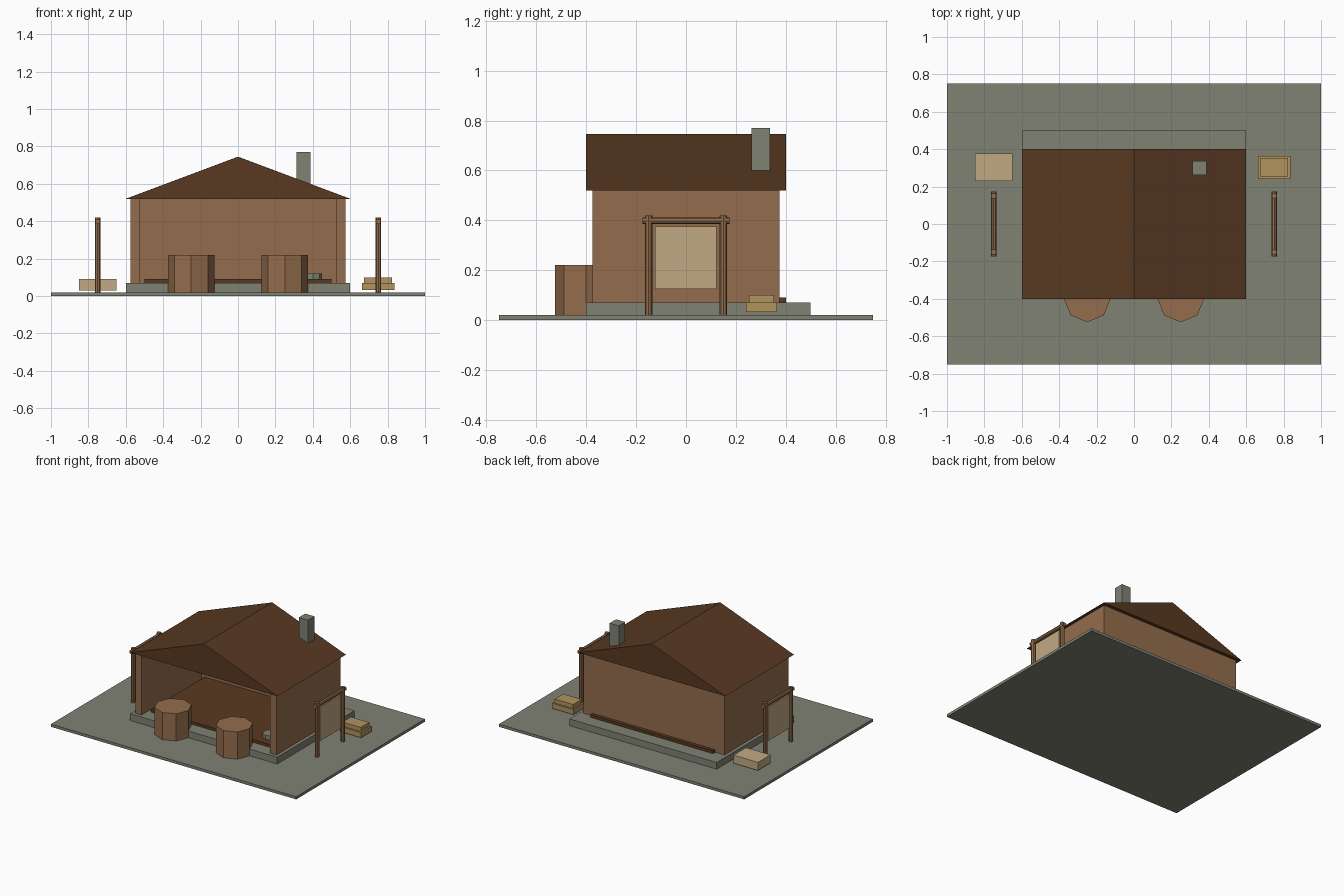
import bpy
import bmesh
from math import pi
from mathutils import Matrix

if "Cube" in bpy.data.objects:
    bpy.data.objects.remove(bpy.data.objects["Cube"])


def material(name, srgb):
    """Flat colour given as 0-255 display values, stored as linear."""
    lin = [((c / 255 + 0.055) / 1.055) ** 2.4 for c in srgb]
    mat = bpy.data.materials.new(name)
    mat.use_nodes = True
    mat.diffuse_color = (*lin, 1)
    bsdf = next(n for n in mat.node_tree.nodes if n.type == "BSDF_PRINCIPLED")
    bsdf.inputs["Base Color"].default_value = (*lin, 1)
    return mat


stone = material("grey stone", (128, 130, 116))
wood = material("light wood", (148, 109, 77))
dark = material("dark wood", (88, 57, 33))
hide = material("pale hide", (192, 170, 130))
straw = material("golden straw", (178, 147, 95))


def finish(name, bm, mat):
    bmesh.ops.recalc_face_normals(bm, faces=bm.faces)
    mesh = bpy.data.meshes.new(name)
    bm.to_mesh(mesh)
    bm.free()
    mesh.materials.append(mat)
    obj = bpy.data.objects.new(name, mesh)
    bpy.context.collection.objects.link(obj)
    return obj


def box(name, mat, xs, ys, zs):
    """Box between the given limits on each axis."""
    bm = bmesh.new()
    spans = (xs, ys, zs)
    centre = [(a + b) / 2 for a, b in spans]
    size = [b - a for a, b in spans]
    bmesh.ops.create_cube(bm, size=1, matrix=Matrix.Translation(centre) @ Matrix.Diagonal((*size, 1)))
    return finish(name, bm, mat)


def octagon(name, mat, centre, radius, length, axis="Z"):
    """Eight-sided cylinder along z or y."""
    bm = bmesh.new()
    turn = Matrix.Rotation(pi / 2, 4, "X") if axis == "Y" else Matrix()
    bmesh.ops.create_cone(bm, cap_ends=True, segments=8, radius1=radius, radius2=radius,
                          depth=length, matrix=Matrix.Translation(centre) @ turn)
    return finish(name, bm, mat)


# Ground, foundation and floor
box("ground", stone, (-1, 1), (-0.75, 0.75), (0, 0.02))
box("foundation", stone, (-0.6, 0.6), (-0.4, 0.5), (0.02, 0.07))
box("floor", dark, (-0.5, 0.5), (-0.3, 0.4), (0.07, 0.09))

# Three walls, open at the front
box("back_wall", wood, (-0.575, 0.575), (0.325, 0.375), (0.07, 0.52))
for side, x in (("right", -0.55), ("left", 0.55)):
    box(side + "_wall", wood, (x - 0.025, x + 0.025), (-0.375, 0.325), (0.07, 0.52))

# Gable roof: triangle extruded front to back
bm = bmesh.new()
gable = bm.faces.new([bm.verts.new((x, -0.4, z)) for x, z in ((-0.6, 0.52), (0.6, 0.52), (0, 0.745))])
ext = bmesh.ops.extrude_face_region(bm, geom=[gable])
bmesh.ops.translate(bm, vec=(0, 0.8, 0), verts=[v for v in ext["geom"] if isinstance(v, bmesh.types.BMVert)])
finish("roof", bm, dark)

box("chimney", stone, (0.312, 0.387), (0.262, 0.337), (0.56, 0.77))

# Barrels at the front and a stone disc on the floor
for side, x in (("right", -0.25), ("left", 0.25)):
    octagon(side + "_barrel", wood, (x, -0.4, 0.12), 0.125, 0.2)
octagon("stone_disc", stone, (0.4, -0.2, 0.105), 0.05, 0.03)

# Drying racks on both sides, each with a stretched hide
for side, x in (("right", -0.75), ("left", 0.75)):
    for end, y in (("front", -0.15), ("back", 0.15)):
        octagon(f"{side}_rack_{end}_post", wood, (x, y, 0.22), 0.015, 0.4)
    octagon(side + "_rack_beam", wood, (x, 0, 0.398), 0.014, 0.35, "Y")
    box(side + "_rack_hide", hide, (x - 0.005, x + 0.005), (-0.125, 0.122), (0.125, 0.375))

# Bundles beside the house
box("right_bundle", hide, (-0.85, -0.65), (0.23, 0.376), (0.03, 0.09))
box("lower_bundle", straw, (0.664, 0.836), (0.24, 0.364), (0.032, 0.07))
box("upper_bundle", straw, (0.674, 0.824), (0.253, 0.352), (0.07, 0.1))
